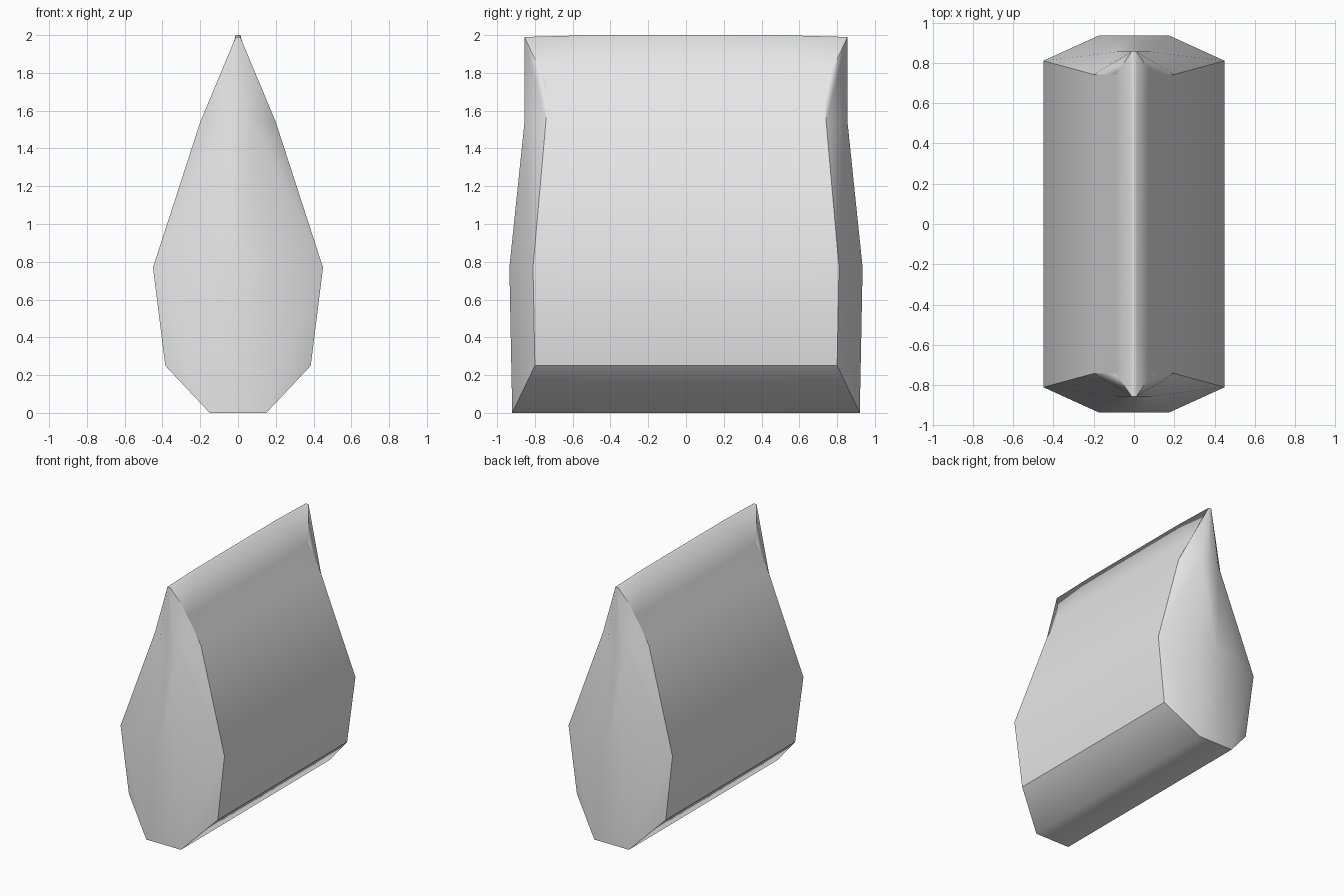
import bpy, bmesh

cube = bpy.data.objects.get("Cube")
if cube:
    bpy.data.objects.remove(cube, do_unlink=True)

# Single pale grey material
mat = bpy.data.materials.new("pale grey")
mat.use_nodes = True
grey = (0.8, 0.8, 0.8, 1)
mat.diffuse_color = grey
mat.node_tree.nodes["Principled BSDF"].inputs["Base Color"].default_value = grey

# One quarter of the bag: long wall profile as (x, end y, z), from base to crest
WALL = [(0.15, 0.92, 0), (0.385, 0.80, 0.25), (0.45, 0.81, 0.77),
        (0.20, 0.742, 1.54), (0.09, 0.742, 1.75), (0.012, 0.855, 1.99)]
# End panel edge points as (x, y, z), between base and crest
END = [(0.175, 0.935, 0.77), (0.08, 0.855, 1.54)]

bm = bmesh.new()
corner = [bm.verts.new(p) for p in WALL]


def column(y):
    """Wall profile repeated at a given y, with the crest at full height."""
    return [bm.verts.new((x, y, 2.0 if i == 5 else z))
            for i, (x, _, z) in enumerate(WALL)]


def centre(v):
    """Matching vertex on the x = 0 plane."""
    return bm.verts.new((0, v.co.y, v.co.z))


# Long wall, flat base and narrow crest strip
cols = [corner, column(0.5), column(0)]
base_mid = [centre(c[0]) for c in cols]
crest_mid = [centre(c[5]) for c in cols]
for j in range(2):
    a = cols[j] + [crest_mid[j]]
    b = cols[j + 1] + [crest_mid[j + 1]]
    a, b = [base_mid[j]] + a, [base_mid[j + 1]] + b
    for i in range(7):
        bm.faces.new((a[i], a[i + 1], b[i + 1], b[i]))

# Gusseted end panel
e1, e2 = [bm.verts.new(p) for p in END]
m1, m2 = centre(e1), centre(e2)
s0, s1, s2, s3, s4, s5 = corner
for face in ((base_mid[0], s0, e1, m1), (m1, e1, e2, m2),
             (m2, e2, s5, crest_mid[0]), (s0, s1, s2, e1),
             (e1, s2, e2), (s2, s3, e2), (e2, s3, s5), (s3, s4, s5)):
    bm.faces.new(face)
bmesh.ops.recalc_face_normals(bm, faces=bm.faces)
# Make sure the open quarter faces outward
bm.normal_update()
if sum(f.normal.dot(f.calc_center_median()) for f in bm.faces) < 0:
    bmesh.ops.reverse_faces(bm, faces=bm.faces)

# Creases: end panel outline and the fold above the base
for chain in ([base_mid[0]] + corner + [crest_mid[0]], [c[1] for c in cols]):
    for a, b in zip(chain, chain[1:]):
        bm.edges.get((a, b)).smooth = False
for f in bm.faces:
    f.smooth = True

mesh = bpy.data.meshes.new("bag_body")
bm.to_mesh(mesh)
bm.free()
mesh.materials.append(mat)
bag = bpy.data.objects.new("bag_body", mesh)
bpy.context.collection.objects.link(bag)

# Mirror the quarter across both planes
mirror = bag.modifiers.new("mirror", 'MIRROR')
mirror.use_axis = (True, True, False)
mirror.merge_threshold = 0.0005
